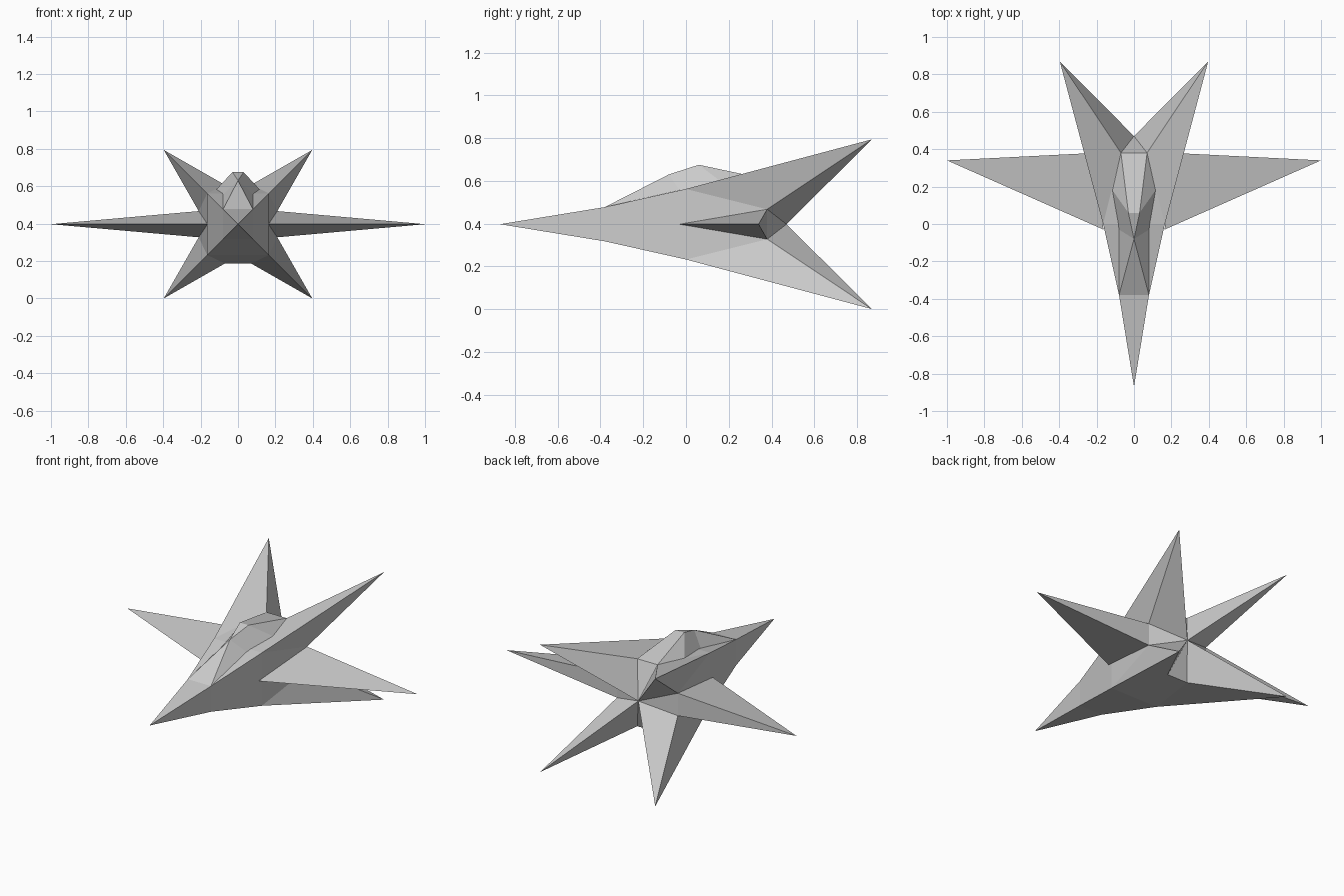
import bpy
import bmesh
from math import pi
from mathutils import Matrix, Vector

cube = bpy.data.objects.get("Cube")
if cube:
    bpy.data.objects.remove(cube, do_unlink=True)

AXIS_Z = 0.397                     # height of the long axis
BACK = 0.38                        # station of the spike roots

grey = bpy.data.materials.new("hull_grey")
grey.use_nodes = True
colour = (0.6, 0.6, 0.6, 1.0)
grey.diffuse_color = colour
grey.node_tree.nodes["Principled BSDF"].inputs["Base Color"].default_value = colour


def build(name, polygons):
    """Flat-faced object from polygons given around the long axis."""
    bm = bmesh.new()
    for poly in polygons:
        bm.faces.new([bm.verts.new(p) for p in poly])
    bmesh.ops.remove_doubles(bm, verts=bm.verts, dist=0.0005)
    bmesh.ops.recalc_face_normals(bm, faces=bm.faces)
    mesh = bpy.data.meshes.new(name)
    bm.to_mesh(mesh)
    bm.free()
    mesh.materials.append(grey)
    obj = bpy.data.objects.new(name, mesh)
    obj.location.z = AXIS_Z
    bpy.context.collection.objects.link(obj)
    return obj


def mirrored(polygons):
    """The polygons together with their copies across x = 0."""
    return polygons + [[(-x, y, z) for x, y, z in reversed(p)] for p in polygons]


def corner(r, y, side=1):
    return Vector((r, y, r * side))


# Hull: one side of a square spindle, turned four times about the axis
nose, tail = Vector((0, -0.87, 0)), Vector((0, 0.47, 0))
up, down = Vector((0.21, BACK, 0.07)), Vector((0.21, BACK, -0.07))
side = [
    [nose, corner(0.08, -0.38, -1), corner(0.08, -0.38)],
    [corner(0.08, -0.38), corner(0.08, -0.38, -1),
     corner(0.165, 0, -1), corner(0.165, 0)],
    [corner(0.165, 0), corner(0.165, 0, -1), down, up],
    [up, down, tail],
]
# Swept spike halves on both edges of that side
for s, root in ((1, up), (-1, down)):
    tip = corner(0.397, 0.87, s)
    side += [[corner(0.165, 0, s), root, tip], [root, tail, tip]]

hull = []
for k in range(4):
    turn = Matrix.Rotation(k * pi / 2, 3, 'Y')
    hull += [[turn @ p for p in poly] for poly in side]
build("hull_with_spikes", hull)

# Horizontal wings, each a three-sided spike
for name, s in (("left_wing", 1), ("right_wing", -1)):
    lead, tip = Vector((0.163, -0.03, 0)), Vector((1.0, 0.34, 0))
    faces = [[lead, tip, up], [lead, down, tip], [up, tip, down], [lead, up, down]]
    build(name, [[(s * p.x, p.y, p.z) for p in f] for f in faces])

# Canopy: faceted blister on the upper hull
foot, sill = (0.08, -0.38, 0.08), (0.08, -0.03, 0.159)
shoulder, heel = (0.115, 0.18, 0.187), (0.07, BACK, 0.21)
brow, crown = (0, -0.08, 0.233), (0.03, 0.06, 0.278)
flip = lambda p: (-p[0], p[1], p[2])
canopy = mirrored([
    [foot, sill, brow],
    [sill, shoulder, crown, brow],
    [shoulder, heel, crown],
])
canopy += [
    [flip(foot), foot, brow],
    [brow, crown, flip(crown)],
    [crown, heel, flip(heel), flip(crown)],
]
build("canopy", canopy)
